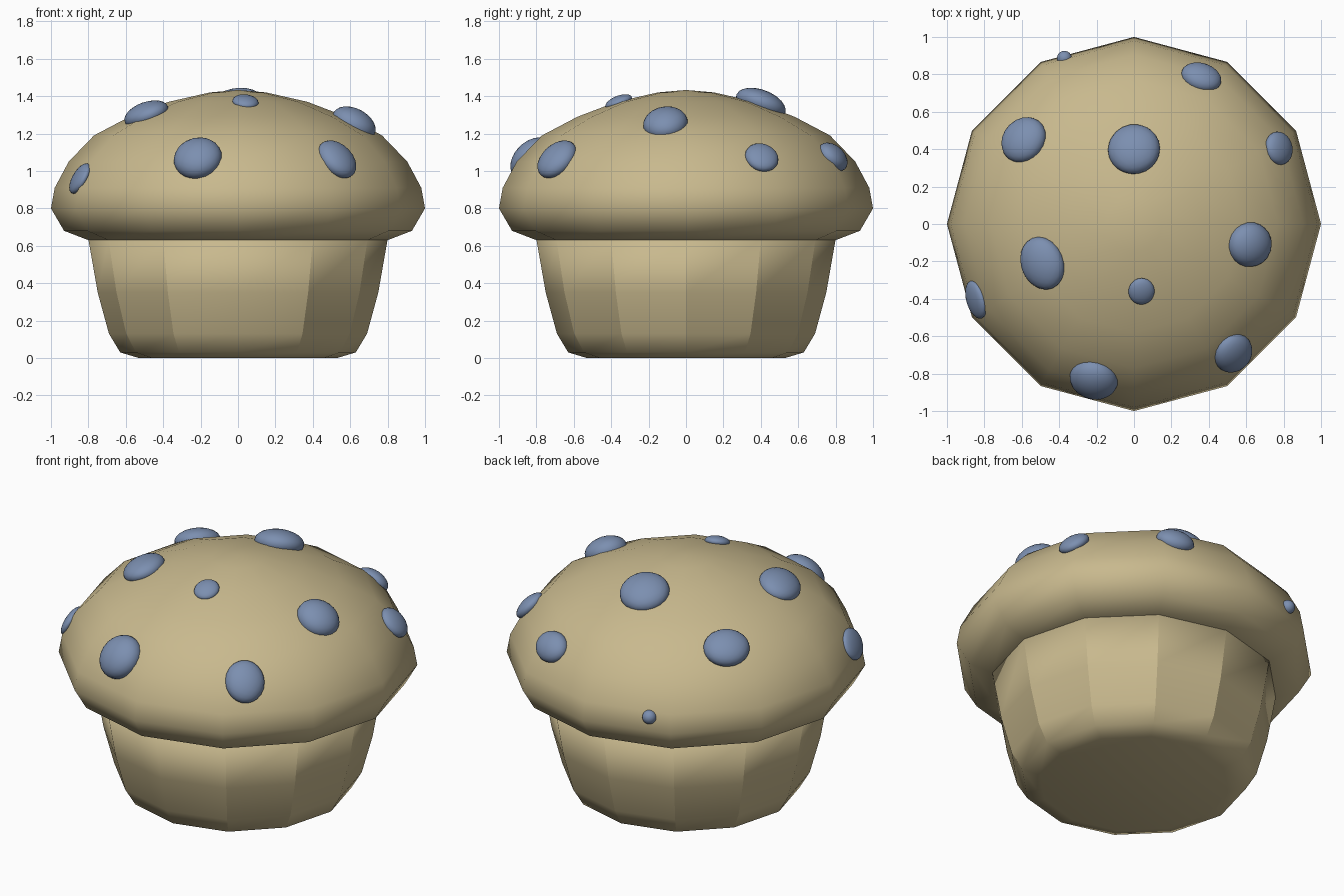
import bpy, bmesh, math
from mathutils import Vector, Matrix
from mathutils.bvhtree import BVHTree

if "Cube" in bpy.data.objects:
    bpy.data.objects.remove(bpy.data.objects["Cube"])

SIDES = 12


def material(name, rgb):
    m = bpy.data.materials.new(name)
    m.diffuse_color = (*rgb, 1)
    m.use_nodes = True
    m.node_tree.nodes["Principled BSDF"].inputs["Base Color"].default_value = m.diffuse_color
    return m


cake = material("golden cake", (0.58, 0.485, 0.27))
blue = material("berry blue", (0.20, 0.275, 0.435))


def finish(bm, name, mat):
    bmesh.ops.recalc_face_normals(bm, faces=bm.faces)
    for f in bm.faces:
        f.smooth = True
    me = bpy.data.meshes.new(name)
    bm.to_mesh(me)
    me.materials.append(mat)
    ob = bpy.data.objects.new(name, me)
    bpy.context.collection.objects.link(ob)
    return ob


def revolve(profile, apex=None):
    """Lathe a (radius, height) profile; closed below, apex point or open above."""
    bm = bmesh.new()
    rings = [[bm.verts.new((r * math.cos(2 * math.pi * i / SIDES),
                            r * math.sin(2 * math.pi * i / SIDES), z))
              for i in range(SIDES)] for r, z in profile]
    for a, b in zip(rings, rings[1:]):
        for i in range(SIDES):
            j = (i + 1) % SIDES
            bm.faces.new((a[i], a[j], b[j], b[i]))
    bm.faces.new(rings[0][::-1])
    if apex is None:
        bm.faces.new(rings[-1])
    else:
        top = bm.verts.new((0, 0, apex))
        for i in range(SIDES):
            bm.faces.new((rings[-1][i], rings[-1][(i + 1) % SIDES], top))
    return bm


# Faceted cup: crisp upright edges, soft bottom bevel
bm = revolve([(0.53, 0), (0.63, 0.03), (0.69, 0.13), (0.75, 0.35), (0.80, 0.635)])
for e in bm.edges:
    a, b = (v.co for v in e.verts)
    front_edge = abs(a.x) < 0.01 and a.y < 0
    if abs(a.z - b.z) > 0.05 and not front_edge:
        e.smooth = False
finish(bm, "cup", cake)

# Smooth domed crown
bm = revolve([(0.80, 0.63), (0.93, 0.68), (1.0, 0.80), (0.98, 0.91), (0.905, 1.05),
              (0.77, 1.19), (0.58, 1.29), (0.37, 1.37), (0.15, 1.42)], apex=1.433)
bm.normal_update()
finish(bm, "crown", cake)
surface = BVHTree.FromBMesh(bm)

# Berries: x, y, half-width around, half-width down the slope, how far it stands out
BERRIES = [
    (0.00, 0.40, 0.14, 0.14, 0.075),
    (-0.59, 0.45, 0.13, 0.12, 0.07),
    (-0.49, -0.21, 0.145, 0.12, 0.065),
    (0.04, -0.36, 0.07, 0.075, 0.032),
    (0.62, -0.11, 0.12, 0.125, 0.08),
    (0.53, -0.69, 0.11, 0.125, 0.065),
    (-0.215, -0.83, 0.13, 0.13, 0.085),
    (-0.845, -0.405, 0.105, 0.09, 0.035),
    (0.775, 0.405, 0.09, 0.095, 0.045),
    (0.36, 0.785, 0.11, 0.09, 0.06),
    (-0.372, 0.886, 0.04, 0.04, 0.04),
]
for k, (x, y, around, down, out) in enumerate(BERRIES, 1):
    loc, n, _, _ = surface.ray_cast(Vector((x, y, 3)), Vector((0, 0, -1)))
    t = Vector((-y, x, 0)).normalized()
    s = n.cross(t).normalized()
    t = s.cross(n)
    frame = Matrix((t * around, s * down, n * out)).transposed().to_4x4()
    bm = bmesh.new()
    bmesh.ops.create_icosphere(bm, subdivisions=3, radius=1,
                               matrix=Matrix.Translation(loc) @ frame)
    finish(bm, f"berry_{k}", blue)
